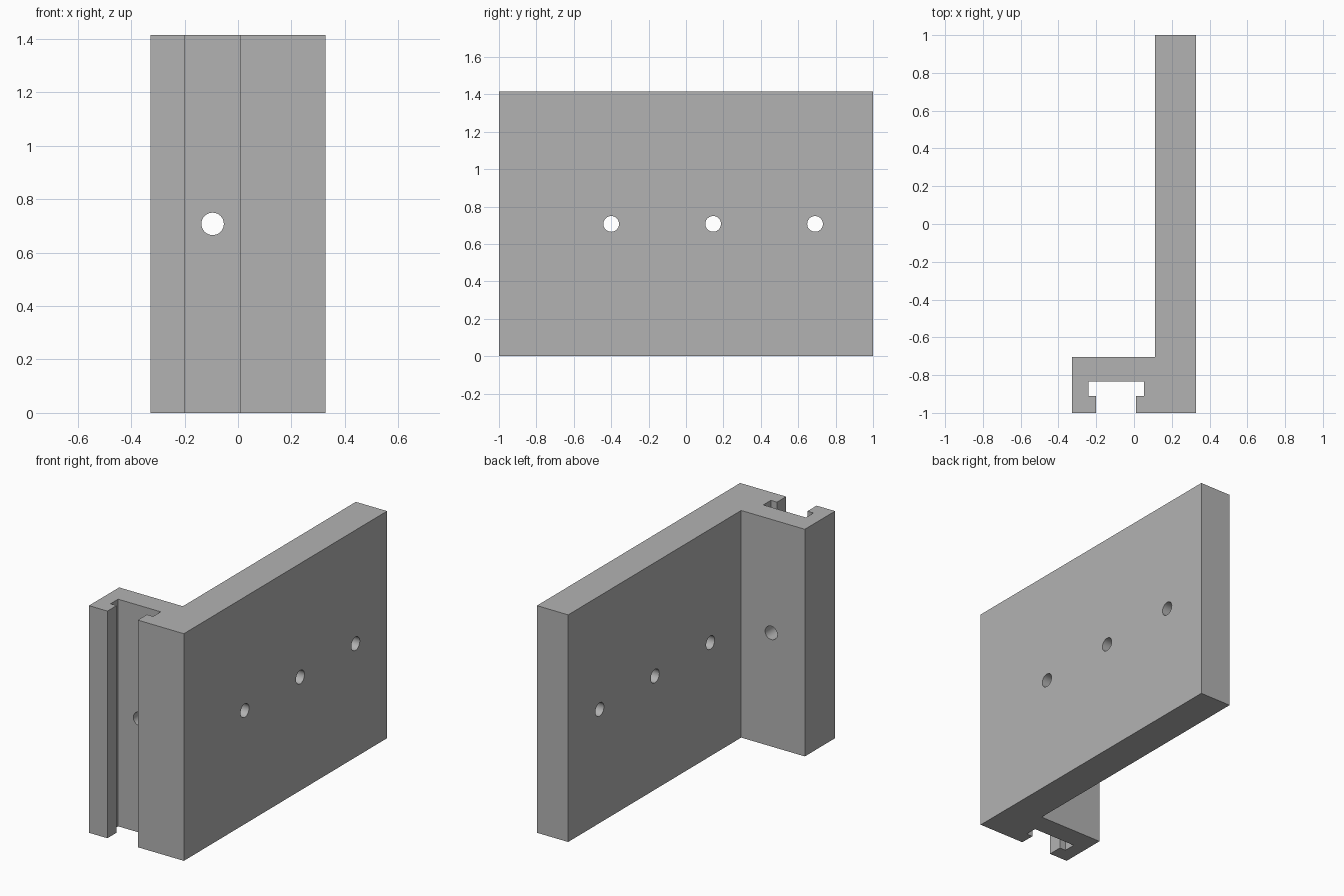
import bpy, bmesh, math
from mathutils import Matrix

cube = bpy.data.objects.get("Cube")
if cube:
    bpy.data.objects.remove(cube, do_unlink=True)

HEIGHT = 1.415
HOLE_RADIUS = 0.042

grey = bpy.data.materials.new("plain grey")
grey.use_nodes = True
colour = (0.45, 0.45, 0.45, 1)
grey.diffuse_color = colour
grey.node_tree.nodes["Principled BSDF"].inputs["Base Color"].default_value = colour


def add_object(name, bm):
    bmesh.ops.recalc_face_normals(bm, faces=bm.faces)
    mesh = bpy.data.meshes.new(name)
    bm.to_mesh(mesh)
    bm.free()
    mesh.materials.append(grey)
    obj = bpy.data.objects.new(name, mesh)
    bpy.context.collection.objects.link(obj)
    return obj


# L-shaped bracket with a T-slot, extruded upward from its plan profile
profile = [(-0.327, -1), (-0.2, -1), (-0.2, -0.91), (-0.242, -0.91),
           (-0.242, -0.835), (0.052, -0.835), (0.052, -0.91), (0.01, -0.91),
           (0.01, -1), (0.327, -1), (0.327, 1), (0.112, 1),
           (0.112, -0.703), (-0.327, -0.703)]
bm = bmesh.new()
base = bm.faces.new([bm.verts.new((x, y, 0)) for x, y in profile])
top = bmesh.ops.extrude_face_region(bm, geom=[base])
top_verts = [v for v in top["geom"] if isinstance(v, bmesh.types.BMVert)]
bmesh.ops.translate(bm, vec=(0, 0, HEIGHT), verts=top_verts)
bracket = add_object("slotted_bracket", bm)


# Round screw holes: three across the plate, one through the slot wall
def drill(name, x, y, axis):
    bm = bmesh.new()
    matrix = (Matrix.Translation((x, y, HEIGHT / 2))
              @ Matrix.Rotation(math.pi / 2, 4, axis))
    bmesh.ops.create_cone(bm, cap_ends=True, segments=32, radius1=HOLE_RADIUS,
                          radius2=HOLE_RADIUS, depth=0.4, matrix=matrix)
    cutter = add_object(name, bm)
    cutter.hide_render = True
    cutter.hide_viewport = True
    cut = bracket.modifiers.new(name, "BOOLEAN")
    cut.operation = "DIFFERENCE"
    cut.solver = "EXACT"
    cut.object = cutter
    return cutter


cutters = [drill(f"plate_hole_cutter_{i + 1}", 0.22, y, "Y")
           for i, y in enumerate((-0.4, 0.145, 0.69))]
cutters.append(drill("slot_hole_cutter", -0.095, -0.77, "X"))

# Bake the holes and remove the cutters
for cutter in cutters:
    cutter.hide_viewport = False
bpy.context.view_layer.update()
evaluated = bracket.evaluated_get(bpy.context.evaluated_depsgraph_get())
bracket_mesh = bpy.data.meshes.new_from_object(evaluated)
bracket.modifiers.clear()
bracket.data = bracket_mesh
for cutter in cutters:
    bpy.data.objects.remove(cutter, do_unlink=True)

# Smooth hole walls, sharp bracket edges
bpy.ops.object.select_all(action="DESELECT")
bracket.select_set(True)
bpy.context.view_layer.objects.active = bracket
bpy.ops.object.shade_smooth_by_angle(angle=math.radians(30))
